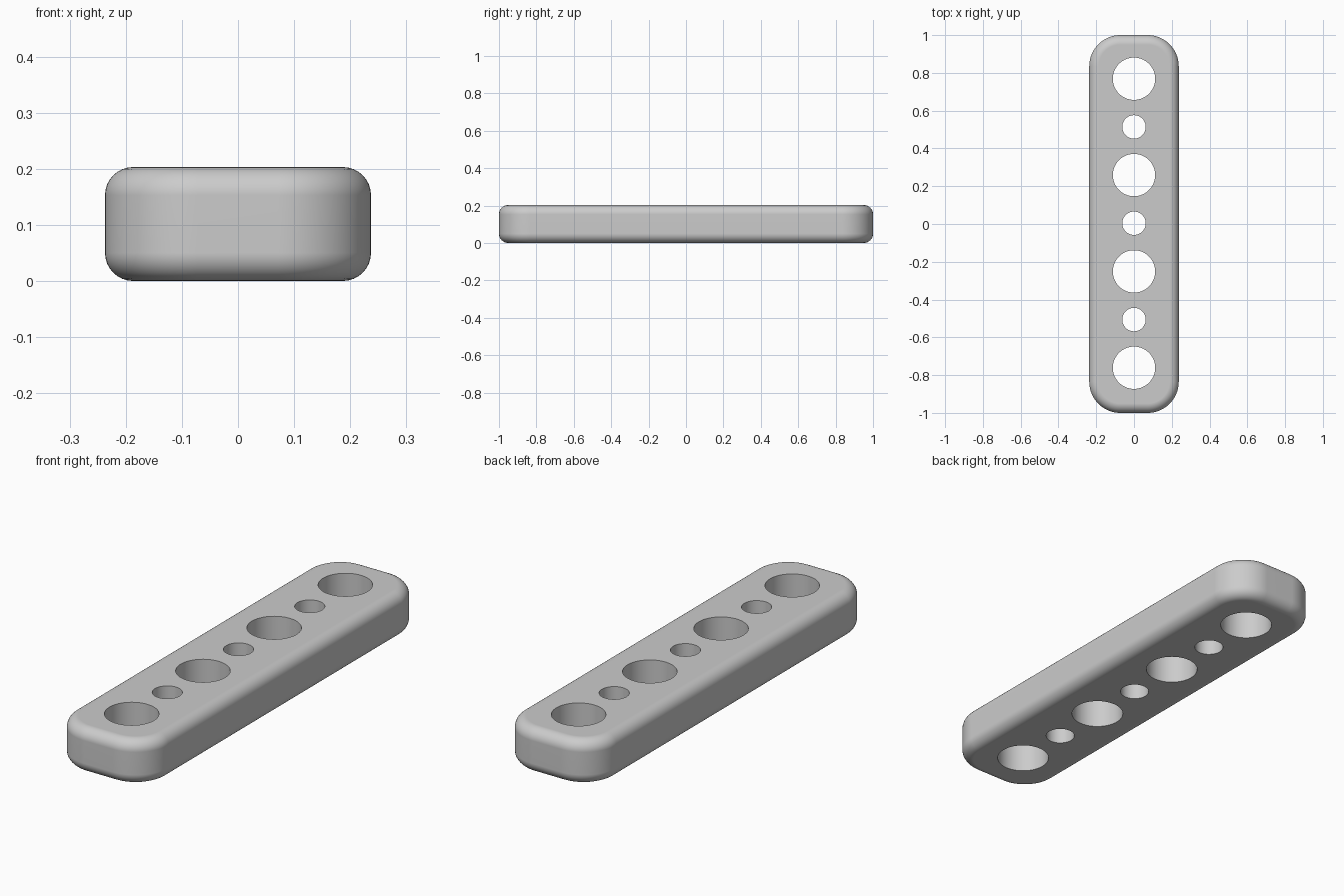
import bpy
import bmesh
from math import sin, cos, pi, radians
from mathutils import Matrix

if "Cube" in bpy.data.objects:
    bpy.data.objects.remove(bpy.data.objects["Cube"])

HALF_W, HALF_L, HEIGHT = 0.237, 1.0, 0.203
CORNER, FILLET = 0.165, 0.05
PITCH, SHIFT = 0.255, 0.004

grey = bpy.data.materials.new("plain grey")
grey.use_nodes = True
grey.diffuse_color = (0.6, 0.6, 0.6, 1)
grey.node_tree.nodes["Principled BSDF"].inputs["Base Color"].default_value = grey.diffuse_color


def make_object(name, bm):
    bmesh.ops.recalc_face_normals(bm, faces=bm.faces)
    mesh = bpy.data.meshes.new(name)
    bm.to_mesh(mesh)
    bm.free()
    mesh.materials.append(grey)
    obj = bpy.data.objects.new(name, mesh)
    bpy.context.collection.objects.link(obj)
    return obj


def rounded_outline(inset, steps=16):
    """Rounded rectangle, pulled in by the inset."""
    points = []
    for quarter, (sx, sy) in enumerate([(1, 1), (-1, 1), (-1, -1), (1, -1)]):
        for i in range(steps + 1):
            a = (quarter + i / steps) * pi / 2
            r = CORNER - inset
            points.append((sx * (HALF_W - CORNER) + r * cos(a),
                           sy * (HALF_L - CORNER) + r * sin(a)))
    return points


# Plate body: outlines lofted along a filleted edge
steps = 8
arc = [i / steps * pi / 2 for i in range(steps + 1)]
levels = [(FILLET * (1 - sin(a)), FILLET * (1 - cos(a))) for a in arc]
levels += [(inset, HEIGHT - z) for inset, z in reversed(levels)]
bm = bmesh.new()
rings = [[bm.verts.new((x, y, z)) for x, y in rounded_outline(inset)]
         for inset, z in levels]
for low, high in zip(rings, rings[1:]):
    for i in range(len(low)):
        bm.faces.new((low[i - 1], low[i], high[i], high[i - 1]))
bm.faces.new(rings[0])
bm.faces.new(rings[-1])
plate = make_object("drilled_plate", bm)

# Hole cutters: large and small holes alternate along the length
bm = bmesh.new()
for k in range(-3, 4):
    radius = 0.112 if k % 2 else 0.062
    bmesh.ops.create_cone(bm, cap_ends=True, segments=64, radius1=radius,
                          radius2=radius, depth=HEIGHT * 2,
                          matrix=Matrix.Translation((0, k * PITCH + SHIFT, HEIGHT / 2)))
cutter = make_object("hole_cutters", bm)
cutter.hide_render = True

cut = plate.modifiers.new("holes", 'BOOLEAN')
cut.operation = 'DIFFERENCE'
cut.solver = 'EXACT'
cut.object = cutter
for obj in bpy.context.selected_objects:
    obj.select_set(False)
bpy.context.view_layer.objects.active = plate
plate.select_set(True)
bpy.ops.object.modifier_apply(modifier=cut.name)
bpy.data.objects.remove(cutter)

# Smooth fillets with crisp hole rims
bpy.ops.object.shade_smooth_by_angle(angle=radians(35))
plate.modifiers.new("clean_shading", 'WEIGHTED_NORMAL').keep_sharp = True
